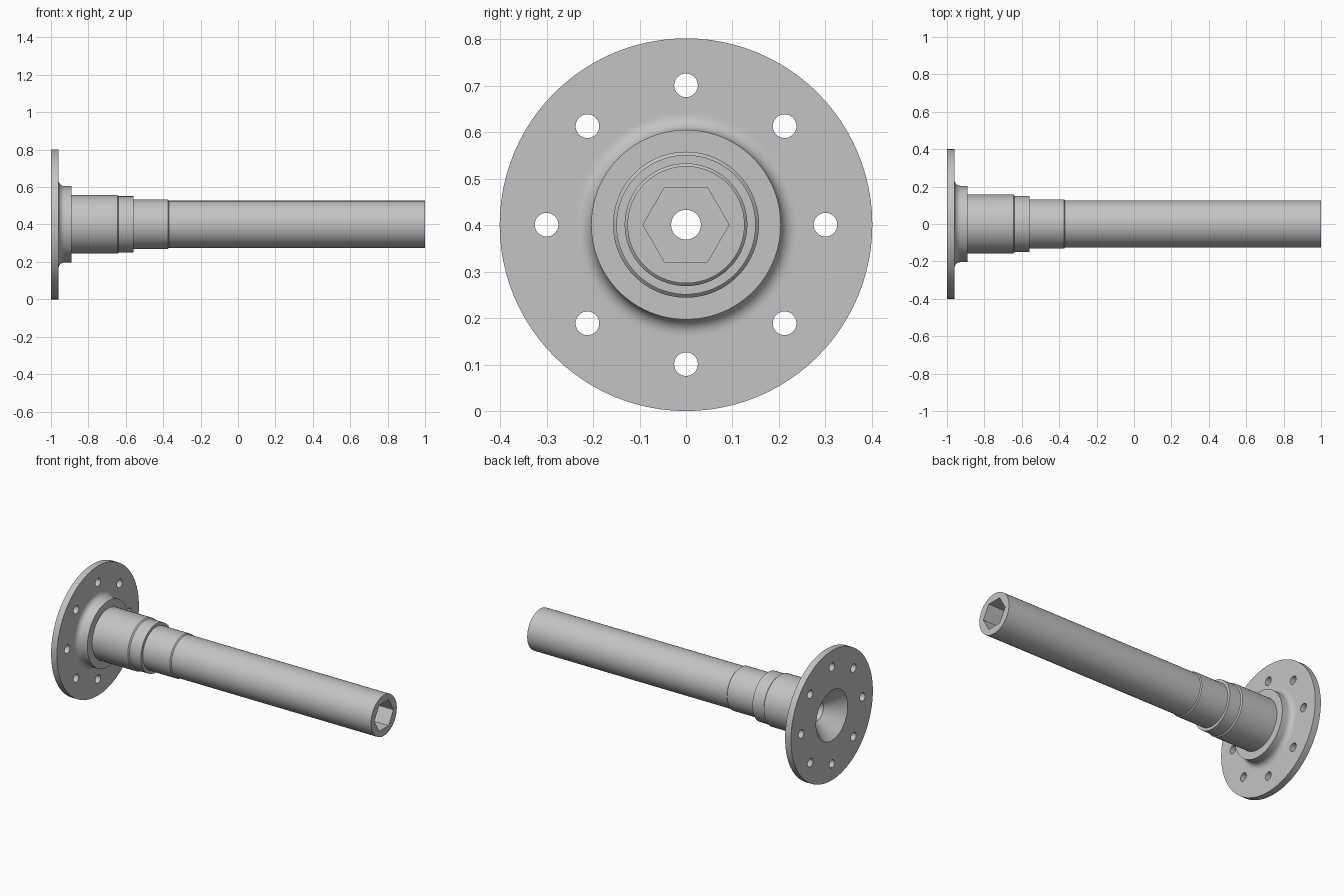
import bpy
import bmesh
from math import sin, cos, pi, radians

if "Cube" in bpy.data.objects:
    bpy.data.objects.remove(bpy.data.objects["Cube"], do_unlink=True)

AXIS_Z = 0.401
SEGMENTS = 96

steel = bpy.data.materials.new("grey_steel")
steel.use_nodes = True
colour = (0.55, 0.55, 0.55, 1)
steel.diffuse_color = colour
steel.node_tree.nodes["Principled BSDF"].inputs["Base Color"].default_value = colour


def lathe(name, profile):
    """Revolve a closed (x, radius) profile around the shaft axis."""
    bm = bmesh.new()
    rings = []
    for x, r in profile:
        angles = [2 * pi * i / SEGMENTS for i in range(SEGMENTS)]
        rings.append([bm.verts.new((x, r * cos(a), AXIS_Z + r * sin(a))) for a in angles])
    for k, ring in enumerate(rings):
        following = rings[(k + 1) % len(rings)]
        for i in range(SEGMENTS):
            j = (i + 1) % SEGMENTS
            bm.faces.new((ring[i], ring[j], following[j], following[i]))
    bmesh.ops.recalc_face_normals(bm, faces=bm.faces)
    mesh = bpy.data.meshes.new(name)
    bm.to_mesh(mesh)
    bm.free()
    obj = bpy.data.objects.new(name, mesh)
    bpy.context.collection.objects.link(obj)
    mesh.materials.append(steel)
    return obj


def cut_prism(target, sides, radius, length, x, y, z):
    """Cut a hole running along x, then discard the cutter."""
    bpy.ops.mesh.primitive_cylinder_add(vertices=sides, radius=radius, depth=length,
                                        location=(x, y, z), rotation=(0, pi / 2, 0))
    cutter = bpy.context.object
    cutter.hide_render = True
    cutter.data.materials.append(steel)
    bpy.context.view_layer.objects.active = target
    mod = target.modifiers.new("hole", 'BOOLEAN')
    mod.operation = 'DIFFERENCE'
    mod.solver = 'EXACT'
    mod.object = cutter
    bpy.ops.object.modifier_apply(modifier=mod.name)
    bpy.data.objects.remove(cutter, do_unlink=True)


# Flange face, with a fillet running into the hub
FILLET = 0.033
fillet = [(-0.96 + FILLET * (1 - cos(a)), 0.204 + FILLET * (1 - sin(a)))
          for a in (radians(15 * i) for i in range(7))]

profile = [(-1, 0.155), (-1, 0.401), (-0.96, 0.401), (-0.96, 0.245)]
profile += fillet
# Hub, bearing seat, collar, and long shaft
profile += [(-0.89, 0.204), (-0.89, 0.157), (-0.645, 0.157), (-0.638, 0.150),
            (-0.56, 0.150), (-0.56, 0.132), (-0.375, 0.132), (-0.369, 0.126),
            (1, 0.126)]
# Through bore, back counterbore and conical recess
profile += [(1, 0.032), (-0.6, 0.032), (-0.6, 0.06), (-0.9, 0.06)]
axle = lathe("flanged_axle_shaft", profile)

# Hexagonal socket in the shaft end
cut_prism(axle, 6, 0.0925, 0.6, 1, 0, AXIS_Z)

# Bolt circle through the flange
for i in range(8):
    a = i * pi / 4
    cut_prism(axle, 32, 0.0255, 0.1, -0.98, 0.3 * cos(a), AXIS_Z + 0.3 * sin(a))

bpy.ops.object.select_all(action='DESELECT')
axle.select_set(True)
bpy.context.view_layer.objects.active = axle
bpy.ops.object.shade_smooth_by_angle(angle=radians(25))
